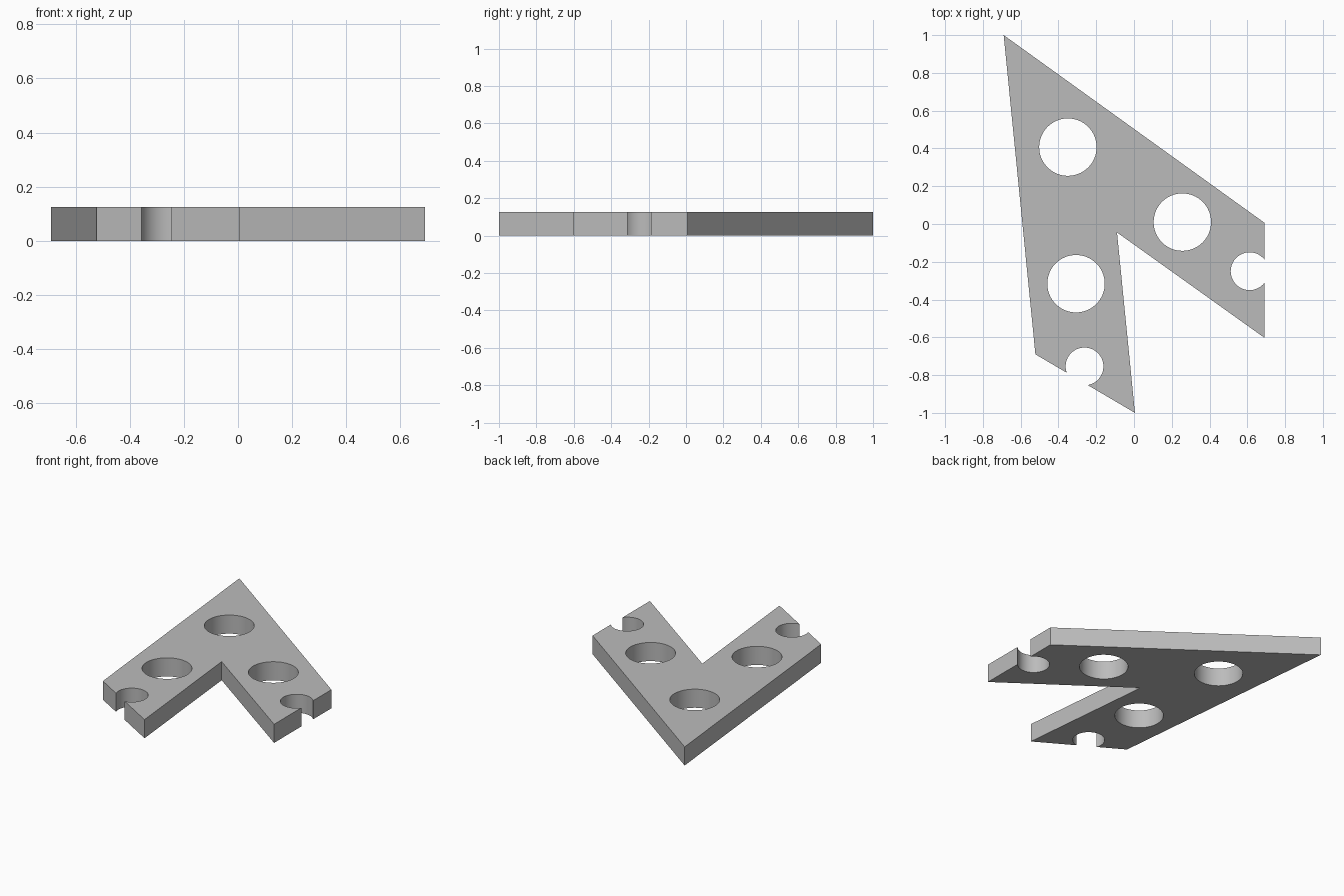
import bpy
import bmesh
import math

cube = bpy.data.objects.get("Cube")
if cube:
    bpy.data.objects.remove(cube, do_unlink=True)

THICKNESS = 0.125

grey = bpy.data.materials.new("plain grey")
grey.use_nodes = True
colour = (0.5, 0.5, 0.5, 1)
grey.diffuse_color = colour
grey.node_tree.nodes["Principled BSDF"].inputs["Base Color"].default_value = colour


def prism(name, outline, z0, z1):
    """Extrude a closed outline straight up from z0 to z1."""
    bm = bmesh.new()
    base = bm.faces.new([bm.verts.new((x, y, z0)) for x, y in outline])
    top = bmesh.ops.extrude_face_region(bm, geom=[base], use_keep_orig=True)["geom"]
    bmesh.ops.translate(bm, vec=(0, 0, z1 - z0),
                        verts=[v for v in top if isinstance(v, bmesh.types.BMVert)])
    bmesh.ops.recalc_face_normals(bm, faces=bm.faces)
    mesh = bpy.data.meshes.new(name)
    bm.to_mesh(mesh)
    bm.free()
    mesh.materials.append(grey)
    obj = bpy.data.objects.new(name, mesh)
    bpy.context.collection.objects.link(obj)
    return obj


def circle(x, y, r, n=64):
    return [(x + r * math.cos(math.tau * i / n), y + r * math.sin(math.tau * i / n))
            for i in range(n)]


# Angled two-armed plate
plate = prism("angle_plate",
              [(-0.69, 1), (0.69, 0.007), (0.69, -0.602),
               (-0.09, -0.045), (0.005, -1), (-0.522, -0.69)], 0, THICKNESS)

# Three through holes and one open notch at each arm end
cutters = []
for kind, r, centres in (
        ("hole", 0.152, [(-0.35, 0.407), (0.256, 0.01), (-0.307, -0.316)]),
        ("notch", 0.1, [(0.612, -0.25), (-0.262, -0.754)])):
    for x, y in centres:
        cutters.append(prism(kind + "_cutter", circle(x, y, r), -0.1, THICKNESS + 0.1))

bpy.context.view_layer.objects.active = plate
for cutter in cutters:
    cutter.hide_render = True
    cut = plate.modifiers.new("cut", "BOOLEAN")
    cut.operation = "DIFFERENCE"
    cut.solver = "EXACT"
    cut.object = cutter
    bpy.ops.object.modifier_apply(modifier=cut.name)
    bpy.data.objects.remove(cutter, do_unlink=True)

# Smooth hole walls, sharp edges elsewhere
bpy.ops.object.select_all(action="DESELECT")
plate.select_set(True)
bpy.ops.object.shade_smooth_by_angle(angle=math.radians(30))
